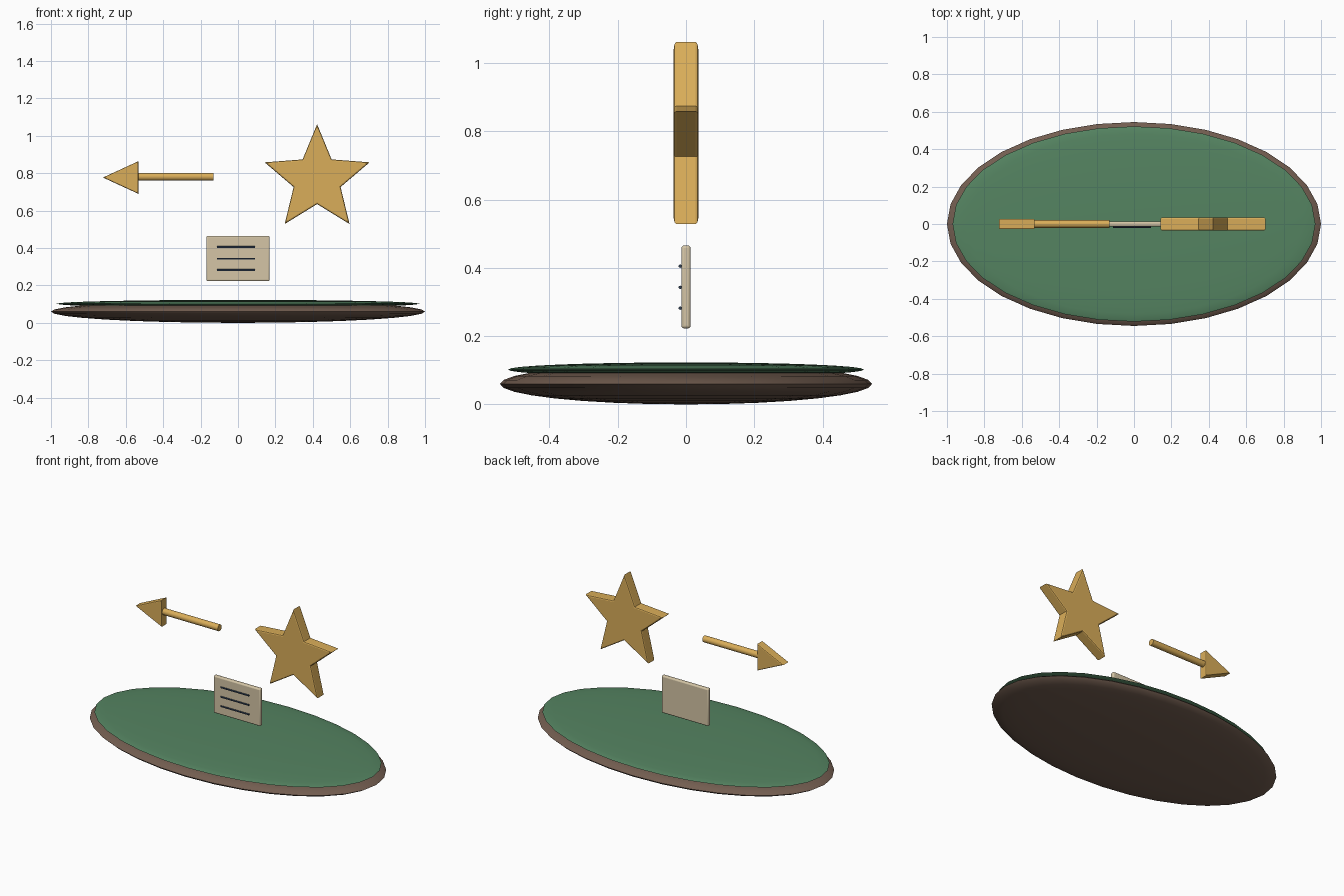
import bpy, bmesh, math

if "Cube" in bpy.data.objects:
    bpy.data.objects.remove(bpy.data.objects["Cube"])


def material(name, rgb):
    m = bpy.data.materials.new(name)
    m.diffuse_color = (*rgb, 1)
    m.use_nodes = True
    m.node_tree.nodes["Principled BSDF"].inputs["Base Color"].default_value = m.diffuse_color
    return m


GOLD = material("gold", (0.70, 0.42, 0.10))
GREEN = material("green", (0.09, 0.23, 0.12))
BROWN = material("brown", (0.17, 0.11, 0.08))
CREAM = material("cream", (0.66, 0.56, 0.38))
INK = material("ink", (0.03, 0.05, 0.09))


def finish(name, mat, smooth=True):
    ob = bpy.context.object
    ob.name = name
    ob.data.materials.append(mat)
    bpy.ops.object.transform_apply(location=False, rotation=True, scale=True)
    if smooth:
        bpy.ops.object.shade_smooth_by_angle(angle=math.radians(35))
    return ob


def disc(name, z, radii, mat):
    bpy.ops.mesh.primitive_uv_sphere_add(segments=32, ring_count=16, radius=1, location=(0, 0, z))
    bpy.context.object.scale = radii
    finish(name, mat)


def rod(name, x0, x1, y, z, r, mat, sides):
    bpy.ops.mesh.primitive_cylinder_add(vertices=sides, radius=r, depth=x1 - x0,
                                        location=((x0 + x1) / 2, y, z),
                                        rotation=(0, math.pi / 2, 0))
    finish(name, mat)


def plate(name, points, half, bevel, mat):
    """Extrude an XZ outline along y and round its front and back rims."""
    bm = bmesh.new()
    front = bm.faces.new([bm.verts.new((x, -half, z)) for x, z in points])
    ext = bmesh.ops.extrude_face_region(bm, geom=[front], use_keep_orig=True)
    for v in ext["geom"]:
        if isinstance(v, bmesh.types.BMVert):
            v.co.y = half
    bmesh.ops.recalc_face_normals(bm, faces=bm.faces)
    rims = [e for e in bm.edges if abs(e.verts[0].co.y - e.verts[1].co.y) < 1e-5]
    bmesh.ops.bevel(bm, geom=rims, offset=bevel, segments=2, profile=0.5, affect='EDGES')
    me = bpy.data.meshes.new(name)
    bm.to_mesh(me)
    bm.free()
    ob = bpy.data.objects.new(name, me)
    bpy.context.collection.objects.link(ob)
    me.materials.append(mat)


# Oval base with green top
disc("base_rim", 0.06, (1.0, 0.545, 0.06), BROWN)
disc("green_top", 0.102, (0.97, 0.522, 0.021), GREEN)

# Floating star
star = []
for i in range(10):
    r = 0.132 if i % 2 else 0.295
    a = math.pi / 2 + i * math.pi / 5
    star.append((0.423 + r * math.cos(a), 0.767 + r * math.sin(a)))
plate("star", star, 0.036, 0.008, GOLD)

# Floating arrow
plate("arrow_head", [(-0.722, 0.777), (-0.533, 0.69), (-0.533, 0.864)], 0.028, 0.006, GOLD)
rod("arrow_shaft", -0.54, -0.132, 0, 0.781, 0.021, GOLD, 16)

# Card with ruled lines
bpy.ops.mesh.primitive_cube_add(size=1, location=(0, 0, 0.344))
bpy.context.object.scale = (0.338, 0.027, 0.243)
card = finish("card", CREAM)
bev = card.modifiers.new("bevel", 'BEVEL')
bev.width, bev.segments = 0.008, 3
for i, z in enumerate((0.405, 0.343, 0.282)):
    rod(f"card_line_{i + 1}", -0.112, 0.091, -0.017, z, 0.005, INK, 8)
